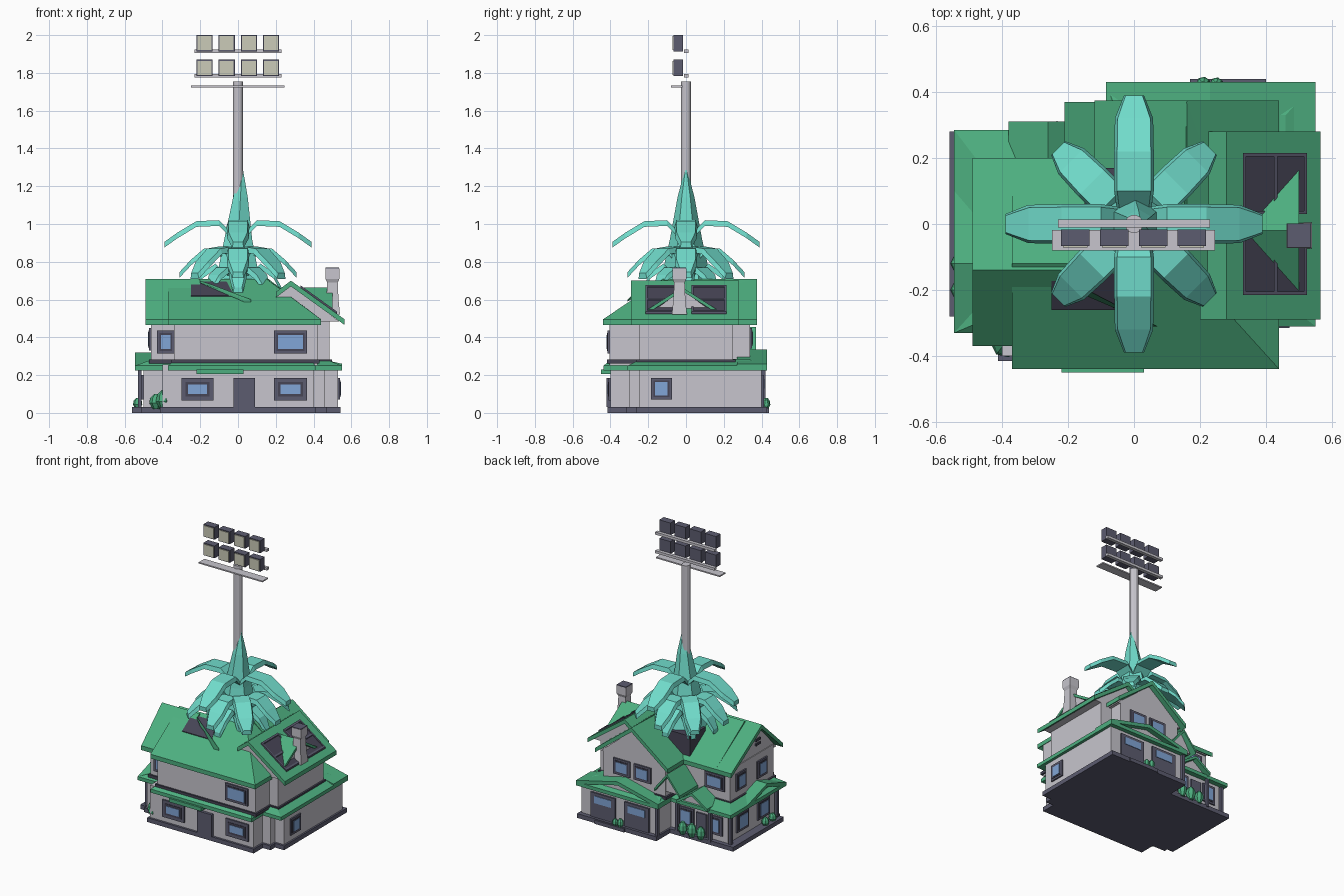
import bpy, bmesh, math
from mathutils import Vector, Matrix

if "Cube" in bpy.data.objects:
    bpy.data.objects.remove(bpy.data.objects["Cube"])


def material(name, rgb):
    m = bpy.data.materials.new(name)
    m.diffuse_color = (*rgb, 1)
    m.use_nodes = True
    m.node_tree.nodes["Principled BSDF"].inputs["Base Color"].default_value = m.diffuse_color
    return m


GREEN = material("roof green", (0.075, 0.43, 0.215))
TEAL = material("leaf teal", (0.165, 0.72, 0.60))
WALL = material("wall grey", (0.57, 0.56, 0.61))
DARK = material("slate", (0.107, 0.107, 0.162))
TRIM = material("dark trim", (0.061, 0.058, 0.091))
GLASS = material("window blue", (0.22, 0.38, 0.68))
CREAM = material("lamp cream", (0.60, 0.60, 0.48))


def finish(name, bm, *mats):
    bmesh.ops.recalc_face_normals(bm, faces=bm.faces)
    me = bpy.data.meshes.new(name)
    bm.to_mesh(me)
    bm.free()
    for m in mats:
        me.materials.append(m)
    ob = bpy.data.objects.new(name, me)
    bpy.context.scene.collection.objects.link(ob)
    return ob


def loft(name, rings, *mats):
    """Closed solid through rings of equal point count."""
    bm = bmesh.new()
    vs = [[bm.verts.new(p) for p in r] for r in rings]
    n = len(rings[0])
    for a, b in zip(vs, vs[1:]):
        for i in range(n):
            bm.faces.new((a[i], a[(i + 1) % n], b[(i + 1) % n], b[i]))
    bm.faces.new(vs[0])
    bm.faces.new(vs[-1])
    return finish(name, bm, *mats)


def rect(x0, x1, y0, y1, z):
    return [(x0, y0, z), (x1, y0, z), (x1, y1, z), (x0, y1, z)]


def box(name, x0, x1, y0, y1, z0, z1, *mats):
    return loft(name, [rect(x0, x1, y0, y1, z0), rect(x0, x1, y0, y1, z1)], *mats)


def slab(name, pts, t, mat):
    """Sloped plate with vertical thickness t below its outline."""
    return loft(name, [[(x, y, z - t) for x, y, z in pts], pts], mat)


def lathe(name, prof, n, mat, at=(0, 0)):
    return loft(name, [[(at[0] + r * math.cos(math.tau * (i + .5) / n),
                         at[1] + r * math.sin(math.tau * (i + .5) / n), z)
                        for i in range(n)] for r, z in prof], mat)


def extrude(name, axis, prof, lo, hi, mat):
    if axis == 'x':
        return loft(name, [[(s, p, z) for p, z in prof] for s in (lo, hi)], mat)
    return loft(name, [[(p, s, z) for p, z in prof] for s in (lo, hi)], mat)


def gable(name, axis, a, c, b, lo, hi, ze, zr, t=0.03, inset=0.035):
    """Chevron roof with its ridge along axis, plus the gable wall below it."""
    extrude(name + "_roof", axis, [(a, ze), (c, zr), (b, ze), (b, ze - t),
            (c, zr - t), (a, ze - t)], lo, hi, GREEN)
    extrude(name + "_wall", axis, [(a + .02, ze - t + .005), (c, zr - t + .005),
            (b - .02, ze - t + .005)], lo + inset, hi - inset, WALL)


def wall_box(name, side, plane, u0, u1, z0, z1, d0, d1, mat):
    s = 1 if side[0] == '+' else -1
    lo, hi = sorted((plane + s * d0, plane + s * d1))
    if side[1] == 'x':
        box(name, lo, hi, u0, u1, z0, z1, mat)
    else:
        box(name, u0, u1, lo, hi, z0, z1, mat)


def window(side, plane, u0, u1, z0, z1, m=0.022):
    wall_box("window_frame", side, plane, u0, u1, z0, z1, -.01, .010, DARK)
    wall_box("window_inner", side, plane, u0 + m * .6, u1 - m * .6, z0 + m * .6, z1 - m * .6, 0, .013, TRIM)
    wall_box("window_glass", side, plane, u0 + m, u1 - m, z0 + m, z1 - m, 0, .016, GLASS)


# foundation, lower walls, dark floor band
for x0, x1, y0, y1 in [(-.50, .0, -.29, .25), (-.40, .40, -.40, 0),
                       (0, .46, -.30, .2), (-.06, .53, -.25, .40)]:
    box("foundation", x0 - .012, x1 + .012, y0 - .015, y1 + .03, 0, .03, DARK)
    box("lower_wall", x0, x1, y0, y1, .03, .255, WALL)
box("left_porch_floor", -.56, -.45, -.28, .28, 0, .03, DARK)
box("back_step", .17, .40, .40, .44, 0, .025, DARK)

# upper walls and the trim at their feet
for x0, x1, y0, y1 in [(-.46, 0, -.31, .17), (-.34, .42, -.405, .1),
                       (0, .485, -.25, .25), (-.08, .40, 0, .34)]:
    box("upper_wall", x0, x1, y0, y1, .25, .50, WALL)
    box("floor_band", x0 - .012, x1 + .012, y0 - .012, y1 + .012, .262, .282, TRIM)

# skirt roofs between the floors
for o, i in [((-.545, 0, -.33, .285), (-.45, 0, -.29, .16)),
             ((-.37, .41, -.437, 0), (-.33, .38, -.39, 0)),
             ((-.085, .55, -.31, .43), (-.05, .46, -.24, .33))]:
    loft("skirt_roof", [rect(*o, .225), rect(*o, .25), rect(*i, .285)], GREEN)
gable("back_porch", 'y', -.085, .23, .55, .27, .43, .26, .335, .025)
gable("left_porch", 'x', -.33, -.12, .10, -.545, -.42, .25, .32, .025)
gable("back_entry", 'y', -.21, -.11, -.01, .15, .37, .33, .455, .02)
gable("side_entry", 'y', -.38, -.26, -.14, .10, .31, .26, .34, .02)
box("door_canopy", -.22, .03, -.45, -.40, .205, .23, GREEN)

# main roofs
gable("left", 'x', -.37, -.14, .20, -.49, -.20, .495, .71)
slab("front_roof", [(-.37, -.44, .495), (.44, -.44, .495), (.15, -.12, .71), (-.37, -.12, .71)], .03, GREEN)
slab("hip_roof", [(.44, -.44, .495), (.44, .375, .495), (.16, .375, .71), (.15, -.12, .71)], .03, GREEN)
slab("rear_slope", [(-.37, -.12, .71), (.16, -.12, .71), (.16, .20, .495), (-.37, .20, .495)], .03, GREEN)
extrude("front_roof_end", 'x', [(-.41, .47), (-.12, .69), (.15, .47)], -.34, .1, WALL)
gable("back", 'y', -.12, .16, .44, -.05, .375, .495, .71)
extrude("right_roof", 'y', [(.20, .64), (.28, .70), (.565, .495), (.565, .465), (.28, .67), (.20, .61)], -.29, .28, GREEN)
extrude("right_gable_wall", 'y', [(.2, .48), (.2, .62), (.28, .675), (.535, .485)], -.262, .25, WALL)
gable("side_dormer", 'x', -.215, -.02, .175, .30, .50, .54, .665, .02, .015)
box("valley_box", -.15, .02, 0, .17, .48, .655, TRIM)


# skylights lying on the right slope, with frames and mullions
def slope_z(x):
    return .70 - (x - .28) * .205 / .285


def sky(name, x0, x1, y0, y1, lift, mat):
    slab(name, [(x0, y0, slope_z(x0) + lift), (x1, y0, slope_z(x1) + lift),
                (x1, y1, slope_z(x1) + lift), (x0, y1, slope_z(x0) + lift)], .015, mat)


for y0, y1 in [(-.215, -.03), (.03, .215)]:
    sky("skylight_pane", .33, .525, y0, y1, .006, TRIM)
    for x in (.33, .425, .515):
        sky("skylight_bar", x, x + .01, y0, y1, .012, DARK)
    for y in (y0, y1 - .01):
        sky("skylight_rail", .33, .525, y, y + .01, .012, DARK)

# torn opening in the front roof, with lifted shards
fz = lambda y: .495 + (y + .44) * .215 / .32 + .005
slab("roof_opening", [(-.25, -.26, fz(-.26)), (-.02, -.26, fz(-.26)), (-.06, -.15, fz(-.15)), (-.25, -.15, fz(-.15))], .008, TRIM)
slab("roof_shard", [(-.14, -.22, .68), (.07, -.31, .60), (.03, -.31, .60), (-.20, -.17, .70)], .012, GREEN)

# chimney with flared ends
cx, cy = .50, -.035
loft("chimney", [rect(cx - w, cx + w, cy - w, cy + w, z) for w, z in
     [(.04, .52), (.032, .60), (.028, .69), (.037, .71), (.037, .765)]], WALL)
box("chimney_flue", cx - .036, cx + .036, cy - .036, cy + .036, .763, .77, DARK)

# windows
window('-y', -.40, -.30, -.13, .065, .185, .035)
window('-y', -.40, .19, .365, .065, .185, .035)
window('-y', -.31, -.43, -.335, .315, .435)
window('-y', -.405, .19, .365, .315, .435)
window('+x', .53, -.185, -.075, .07, .185)
for u in (-.20, .03):
    window('-x', -.50, u, u + .13, .07, .20)
    window('-x', -.46, u - .03, u + .08, .33, .45)
for u in (.03, .19):
    window('+y', .34, u, u + .13, .34, .45)
window('+y', .17, -.42, -.27, .34, .45)
window('+y', .25, -.46, -.36, .07, .20)
window('+y', .25, -.24, -.12, .07, .20)

# doors
wall_box("front_door", '-y', -.40, -.025, .09, .03, .185, -.01, .02, DARK)
for u in (.0, .26):
    wall_box("back_door", '+y', .40, u, u + .19, .03, .20, -.01, .012, DARK)
    wall_box("back_door_glass", '+y', .40, u + .03, u + .16, .13, .18, 0, .016, GLASS)
wall_box("side_door", '+y', .25, -.34, -.26, .03, .19, -.01, .012, DARK)

# round gable vents and porch posts
for z in (.56, .59):
    wall_box("gable_vent", '-x', -.455, -.165, -.115, z, z + .016, -.01, .008, TRIM)
for x, y in [(-.52, -.26), (-.52, .25), (-.12, .27), (-.38, .275), (-.065, .41)]:
    box("porch_post", x - .01, x + .01, y - .01, y + .01, .02, .24, DARK)

# bushes
for x, y, r, h in [(-.39, -.36, .045, .10), (-.43, -.32, .04, .08), (-.31, .28, .03, .085),
                   (-.24, .28, .033, .09), (-.17, .28, .03, .085), (-.53, -.20, .026, .06),
                   (-.53, -.12, .026, .06), (.21, .425, .022, .06), (.25, .425, .02, .05)]:
    lathe("bush", [(r * .5, .02), (r, .02 + h * .4), (r * .85, .02 + h * .75), (r * .35, .02 + h)], 7, GREEN, (x, y))

# crystal trunk, leaning slightly to its tip
trunk = lathe("tree_trunk", [(.17, .60), (.125, .74), (.085, .92), (.045, 1.14), (.001, 1.31)], 6, TEAL)
for v in trunk.data.vertices:
    v.co.x += .022 * max(0, v.co.z - .9) / .41


# drooping leaves, three tiers
def leaf(angle, path):
    rot = Matrix.Rotation(angle, 3, 'Z')
    rings = [[rot @ Vector(p) for p in ((r, -w, z - .03), (r, w, z - .03), (r, w * .85, z), (r, -w * .85, z))]
             for r, z, w in path]
    rings[-1] = [Vector((p.x, p.y, p.z)) for p in rings[-1]]
    loft("tree_leaf", rings, TEAL)


for i in range(4):
    a = i * math.pi / 2
    leaf(a, [(.03, .95, .05), (.10, 1.02, .06), (.22, 1.015, .06), (.32, .955, .058), (.39, .905, .03)])
    leaf(a, [(.04, .81, .05), (.10, .875, .06), (.18, .87, .06), (.25, .81, .058), (.31, .745, .03)])
    leaf(a + math.pi / 4, [(.04, .82, .05), (.10, .88, .06), (.18, .87, .06), (.27, .80, .055), (.325, .74, .03)])
    leaf(a + math.pi / 4, [(.06, .71, .04), (.12, .77, .05), (.18, .73, .045), (.22, .66, .025)])
    leaf(a, [(.06, .73, .04), (.12, .79, .05), (.19, .74, .045), (.23, .665, .025)])

# floodlight mast
mast = lathe("light_mast", [(.028, 1.1), (.028, 1.755)], 12, WALL)
box("mast_walkway", -.248, .245, -.08, -.018, 1.723, 1.732, WALL)
for z in (1.775, 1.905):
    box("lamp_crossbar", -.23, .23, -.01, .013, z, z + .018, WALL)
    for x in (-.178, -.06, .058, .175):
        box("lamp_body", x - .043, x + .043, -.066, -.016, z + .009, z + .095, DARK)
        box("lamp_face", x - .037, x + .037, -.071, -.064, z + .015, z + .089, CREAM)
